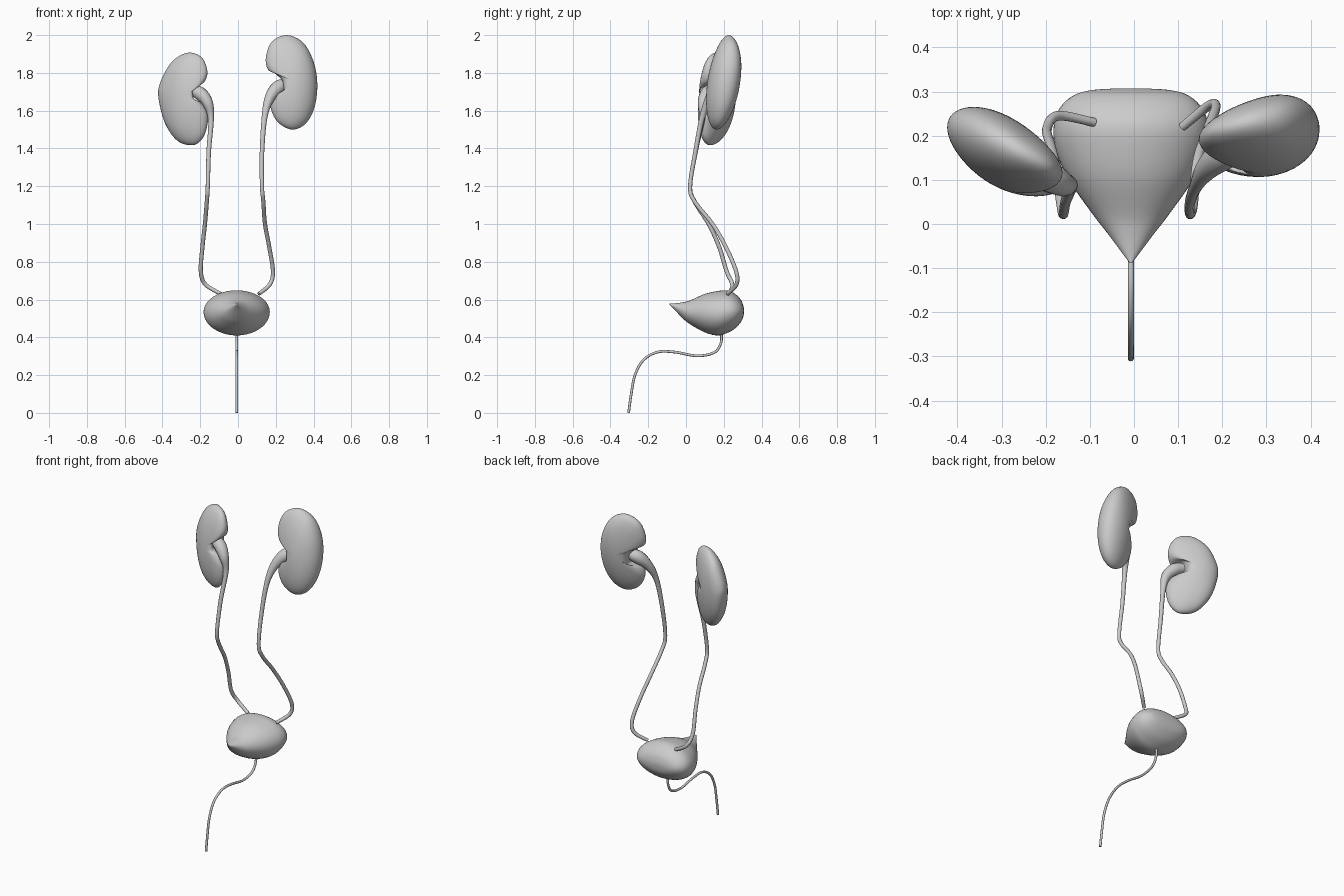
import bpy
import math
from mathutils import Vector

cube = bpy.data.objects.get("Cube")
if cube:
    bpy.data.objects.remove(cube, do_unlink=True)

# One plain grey for everything
grey = bpy.data.materials.new("plain_grey")
grey.use_nodes = True
colour = (0.6, 0.6, 0.6, 1)
grey.diffuse_color = colour
grey.node_tree.nodes["Principled BSDF"].inputs["Base Color"].default_value = colour


def spline(points, steps, closed=False):
    """Smooth curve through points of any dimension."""
    pts = [Vector(p) for p in points]
    n = len(pts)

    def pick(i):
        return pts[i % n] if closed else pts[max(0, min(n - 1, i))]

    result = []
    for i in range(n if closed else n - 1):
        a, b, c, d = (pick(i + k) for k in (-1, 0, 1, 2))
        for k in range(steps):
            t = k / steps
            result.append(b + (c - a) * (t / 2)
                          + (a * 2 - b * 5 + c * 4 - d) * (t * t / 2)
                          + (b * 3 - a - c * 3 + d) * (t ** 3 / 2))
    if not closed:
        result.append(pts[-1])
    return result


def loft(name, rings):
    """Skin a list of equal closed rings and cap both ends."""
    n = len(rings[0])
    verts = [v for ring in rings for v in ring]
    faces = []
    for r in range(len(rings) - 1):
        for i in range(n):
            j = (i + 1) % n
            faces.append((r * n + i, r * n + j, (r + 1) * n + j, (r + 1) * n + i))
    faces.append(tuple(reversed(range(n))))
    faces.append(tuple(range(len(verts) - n, len(verts))))
    mesh = bpy.data.meshes.new(name)
    mesh.from_pydata(verts, [], faces)
    mesh.materials.append(grey)
    obj = bpy.data.objects.new(name, mesh)
    bpy.context.collection.objects.link(obj)
    bpy.ops.object.select_all(action='DESELECT')
    obj.select_set(True)
    bpy.context.view_layer.objects.active = obj
    bpy.ops.object.mode_set(mode='EDIT')
    bpy.ops.mesh.select_all(action='SELECT')
    bpy.ops.mesh.normals_make_consistent(inside=False)
    bpy.ops.object.mode_set(mode='OBJECT')
    bpy.ops.object.shade_smooth_by_angle(angle=math.radians(60))
    return obj


def kidney(name, outline, centre, half_width, half_height, depth, yaw, pitch):
    """Bean outline swelling to a rounded body, leaning by yaw and pitch."""
    cx, cy, cz = centre
    edge = [p - Vector((cx, cz)) for p in spline(outline, 5, closed=True)]
    rings = []
    count = 28
    for k in range(count + 1):
        phi = math.pi * (0.01 + 0.98 * k / count)
        s = math.sin(phi)
        ring = []
        for p in edge:
            u = p.normalized()
            oval = u / math.hypot(u.x / half_width, u.y / half_height)
            q = oval.lerp(p, s * s) * s
            y = cy + yaw * q.x + pitch * q.y - depth * math.cos(phi)
            ring.append((cx + q.x, y, cz + q.y))
        rings.append(ring)
    return loft(name, rings)


def tube(name, path, sides=12):
    """Tube along x, y, z, radius points."""
    pts = spline(path, 8)
    centres = [p.to_3d() for p in pts]
    rings = []
    normal = Vector((1, 0, 0))
    for i, c in enumerate(centres):
        tangent = (centres[min(i + 1, len(pts) - 1)] - centres[max(i - 1, 0)]).normalized()
        normal = (normal - tangent * normal.dot(tangent)).normalized()
        side = tangent.cross(normal)
        rings.append([c + (normal * math.cos(a) + side * math.sin(a)) * pts[i].w
                      for a in (math.tau * k / sides for k in range(sides))])
    return loft(name, rings)


# Kidneys: outlines in x, z running round from the top
left_outline = [(.26, 2), (.18, 1.966), (.148, 1.886), (.157, 1.82), (.2, 1.793),
                (.24, 1.75), (.24, 1.69), (.19, 1.675), (.173, 1.617), (.21, 1.54),
                (.285, 1.5), (.357, 1.53), (.405, 1.617), (.42, 1.74), (.4, 1.86), (.345, 1.96)]
right_outline = [(-.25, 1.907), (-.19, 1.88), (-.162, 1.807), (-.18, 1.75), (-.235, 1.727),
                 (-.245, 1.67), (-.19, 1.64), (-.16, 1.58), (-.165, 1.51), (-.19, 1.45),
                 (-.24, 1.417), (-.32, 1.44), (-.385, 1.53), (-.42, 1.66), (-.415, 1.74),
                 (-.365, 1.84), (-.31, 1.89)]
kidney("left_kidney", left_outline, (.31, .2, 1.75), .12, .24, .085, .15, .14)
kidney("right_kidney", right_outline, (-.3, .165, 1.66), .12, .24, .085, -.42, .06)

# Ureters: wide funnel at the kidney, thin tube down to the bladder
tube("left_ureter", [(.26, .19, 1.74, .03), (.21, .165, 1.72, .038), (.165, .125, 1.66, .026),
                     (.14, .085, 1.56, .015), (.127, .05, 1.38, .012), (.127, .022, 1.2, .011),
                     (.134, .045, 1.12, .011), (.143, .14, 1, .011), (.165, .21, .88, .011),
                     (.185, .265, .75, .011), (.168, .267, .68, .011), (.11, .22, .63, .01)])
tube("right_ureter", [(-.25, .13, 1.71, .03), (-.2, .11, 1.69, .036), (-.16, .09, 1.64, .028),
                      (-.143, .085, 1.55, .015), (-.155, .05, 1.38, .012), (-.16, .022, 1.2, .011),
                      (-.165, .045, 1.12, .011), (-.175, .12, 1, .011), (-.188, .175, .88, .011),
                      (-.197, .215, .75, .011), (-.172, .245, .68, .011), (-.09, .23, .63, .01)])

# Bladder: stations of y, half width, bottom, top
stations = [(-.088, .003, .572), (-.06, .024, .545), (-.02, .054, .503), (.02, .085, .47),
            (.1, .141, .426), (.167, .17, .41), (.22, .175, .424), (.26, .163, .447),
            (.29, .132, .48), (.303, .09, .507), (.307, .03, .535)]
tops = [.578, .58, .585, .595, .63, .645, .648, .63, .6, .57, .55]
bladder_rings = []
for y, w, low, high in spline([s + (t,) for s, t in zip(stations, tops)], 4):
    mid, h = (low + high) / 2, (high - low) / 2
    bladder_rings.append([(w * math.cos(a) - .007, y, mid + h * math.sin(a))
                          for a in (math.tau * k / 40 for k in range(40))])
loft("bladder", bladder_rings)

# Urethra: bends forward under the bladder and drops to the ground
tube("urethra", [(-.007, y, z, .007) for y, z in
                 [(.187, .43), (.185, .37), (.15, .32), (.06, .302), (-.06, .322), (-.15, .322),
                  (-.225, .28), (-.27, .2), (-.29, .1), (-.304, 0)]])
